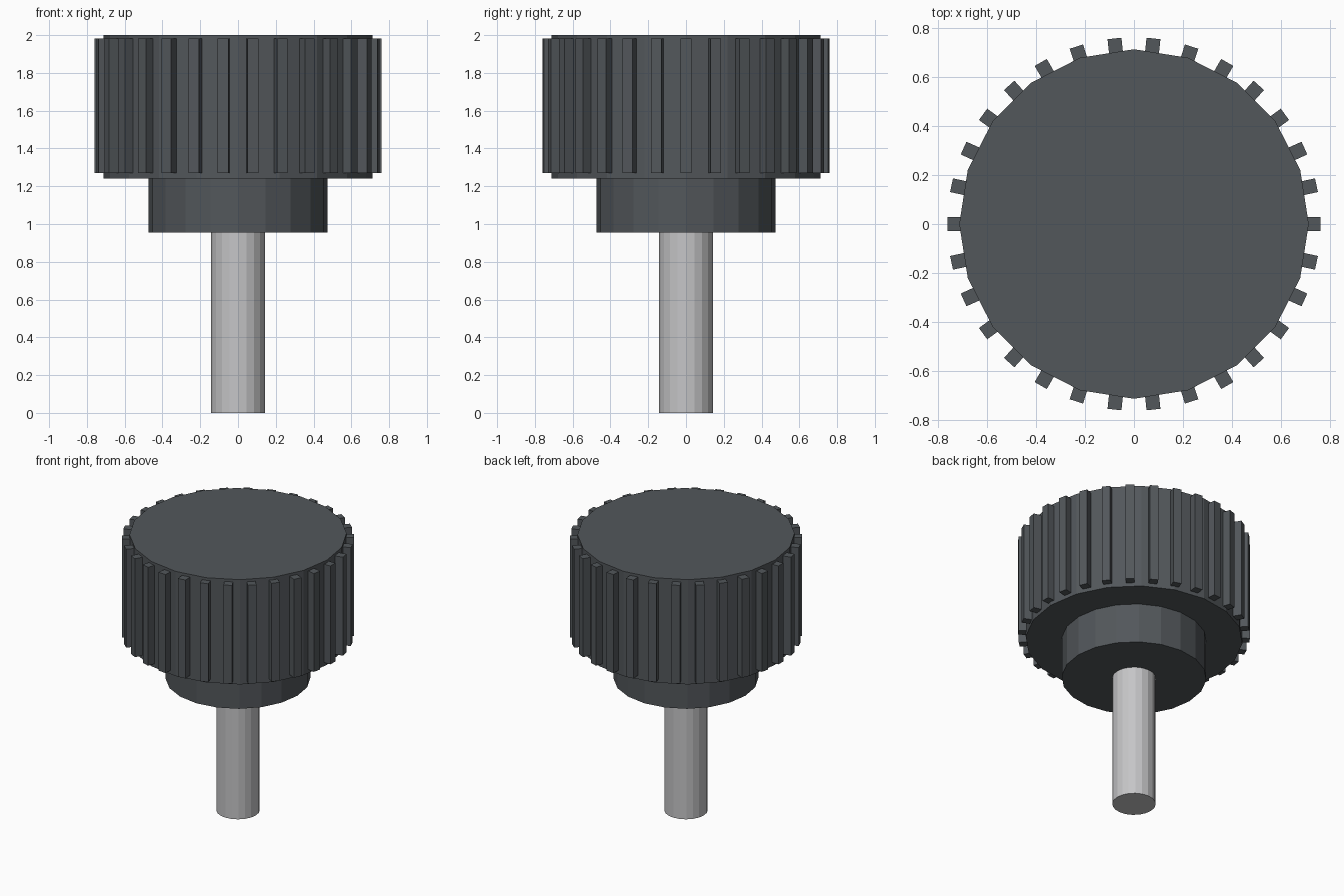
import bpy
from math import cos, sin, pi

if "Cube" in bpy.data.objects:
    bpy.data.objects.remove(bpy.data.objects["Cube"], do_unlink=True)


def material(name, colour):
    m = bpy.data.materials.new(name)
    m.use_nodes = True
    m.diffuse_color = (*colour, 1)
    m.node_tree.nodes["Principled BSDF"].inputs["Base Color"].default_value = (*colour, 1)
    return m


plastic = material("dark grey plastic", (0.085, 0.095, 0.104))
steel = material("light steel", (0.56, 0.56, 0.57))


def cylinder(name, radius, bottom, top, mat):
    bpy.ops.mesh.primitive_cylinder_add(vertices=20, radius=radius, depth=top - bottom,
                                        location=(0, 0, (bottom + top) / 2))
    ob = bpy.context.object
    ob.name = name
    ob.data.materials.append(mat)
    return ob


# Stacked body: threaded shaft, collar and head
cylinder("shaft", 0.1425, 0, 0.955, steel)
cylinder("collar", 0.475, 0.955, 1.242, plastic)
cylinder("head", 0.712, 1.242, 2, plastic)

# Grip ribs around the head, sharing one mesh
RIBS = 30
inner, outer, width = 0.665, 0.76, 0.057
bottom, top = 1.269, 1.981
mid = (inner + outer) / 2
bpy.ops.mesh.primitive_cube_add(size=1)
rib = bpy.context.object
rib.data.materials.append(plastic)
for i in range(RIBS):
    a = 2 * pi * i / RIBS
    ob = rib
    if i:
        ob = rib.copy()
        bpy.context.collection.objects.link(ob)
    ob.name = f"grip_rib_{i + 1}"
    ob.scale = (outer - inner, width, top - bottom)
    ob.location = (mid * cos(a), mid * sin(a), (bottom + top) / 2)
    ob.rotation_euler = (0, 0, a)
